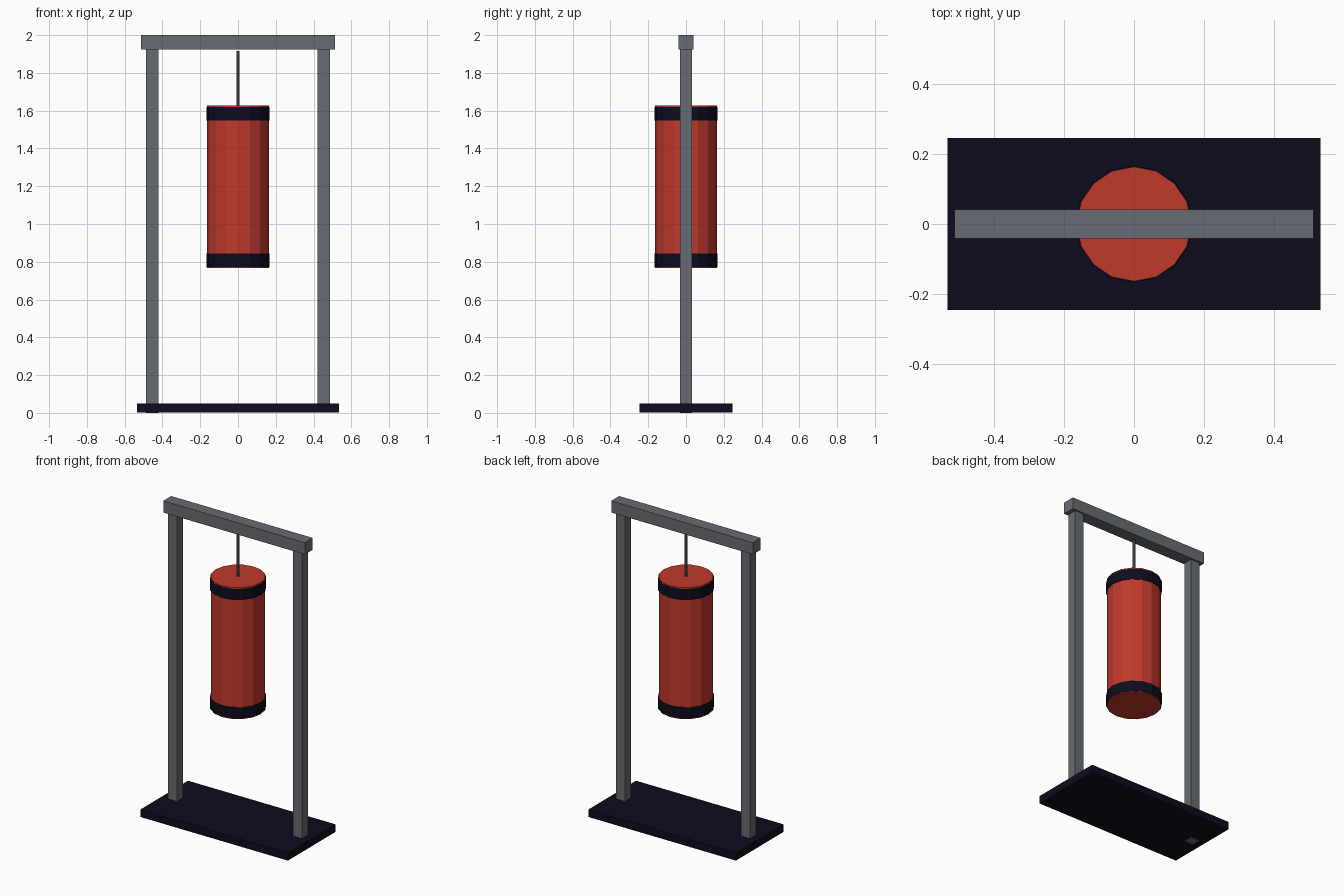
import bpy

if "Cube" in bpy.data.objects:
    bpy.data.objects.remove(bpy.data.objects["Cube"])


def material(name, rgb):
    m = bpy.data.materials.new(name)
    m.diffuse_color = (*rgb, 1.0)
    m.use_nodes = True
    m.node_tree.nodes["Principled BSDF"].inputs["Base Color"].default_value = m.diffuse_color
    return m


RED = material("red", (0.527, 0.041, 0.025))
GREY = material("steel_grey", (0.136, 0.147, 0.168))
NAVY = material("dark_navy", (0.0037, 0.0038, 0.0134))


def finish(name, mat):
    ob = bpy.context.object
    ob.name = name
    ob.data.materials.append(mat)
    return ob


def box(name, mat, x, y, z):
    """Box from (min, max) pairs on each axis."""
    bpy.ops.mesh.primitive_cube_add(size=1, location=[sum(p) / 2 for p in (x, y, z)])
    bpy.context.object.scale = [p[1] - p[0] for p in (x, y, z)]
    bpy.ops.object.transform_apply(location=False, rotation=False, scale=True)
    return finish(name, mat)


def cylinder(name, mat, radius, z0, z1, sides):
    bpy.ops.mesh.primitive_cylinder_add(vertices=sides, radius=radius, depth=z1 - z0,
                                        location=(0, 0, (z0 + z1) / 2))
    return finish(name, mat)


# Base plate
box("base", NAVY, (-0.534, 0.534), (-0.246, 0.246), (0.001, 0.051))

# Upright posts (the left one runs through the base plate)
box("left_post", GREY, (-0.486, -0.422), (-0.031, 0.031), (0.0, 1.93))
box("right_post", GREY, (0.422, 0.486), (-0.031, 0.031), (0.02, 1.93))

# Top beam
box("top_beam", GREY, (-0.513, 0.513), (-0.041, 0.041), (1.923, 2.0))

# Hanging rod
cylinder("hanging_rod", GREY, 0.0085, 1.60, 1.915, 8)

# Punching bag with its two bands
cylinder("bag", RED, 0.164, 0.767, 1.628, 16)
cylinder("upper_band", NAVY, 0.168, 1.549, 1.619, 16)
cylinder("lower_band", NAVY, 0.168, 0.773, 0.844, 16)
